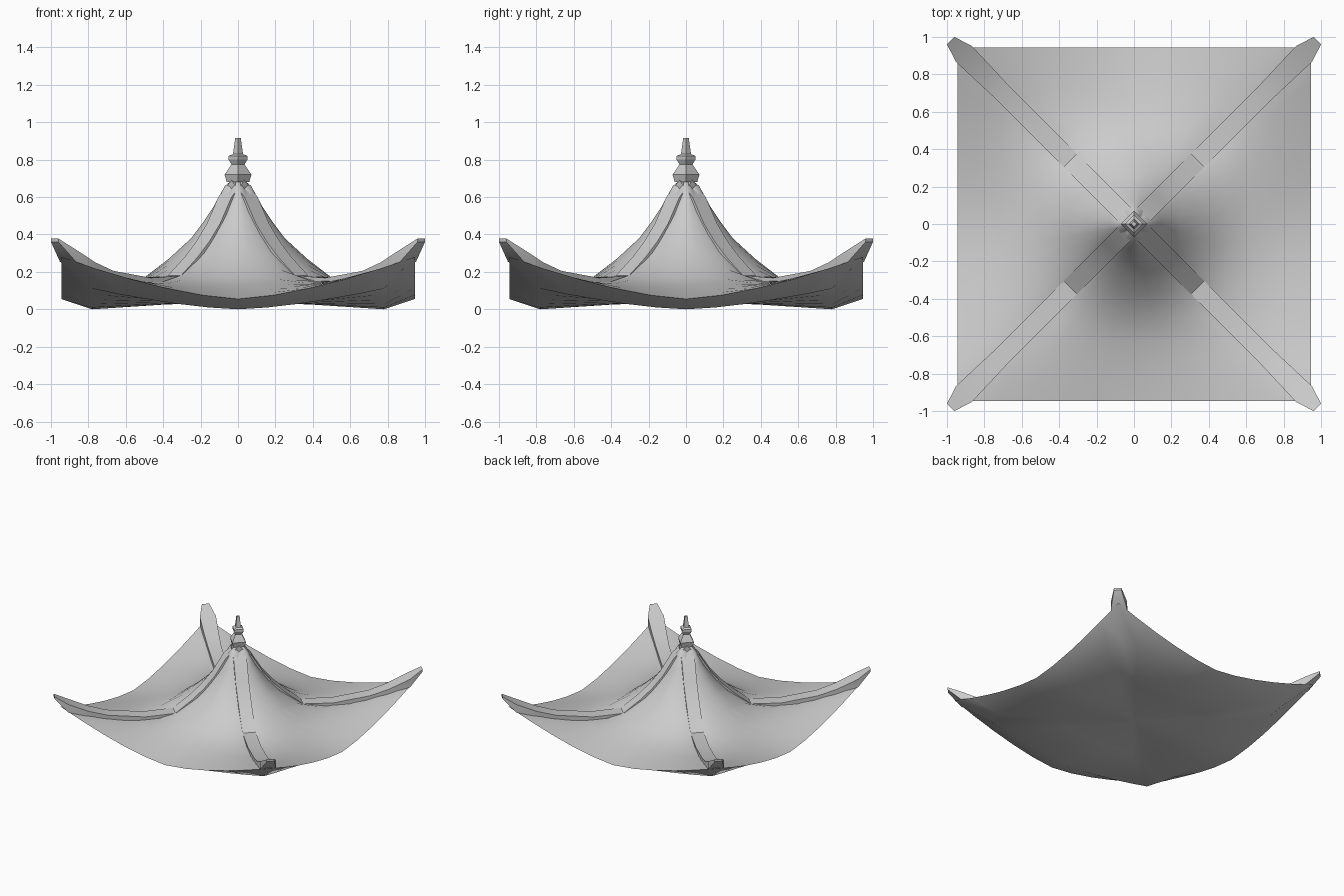
import bpy, bmesh, math
from mathutils import Vector

cube = bpy.data.objects.get("Cube")
if cube:
    bpy.data.objects.remove(cube, do_unlink=True)

grey = bpy.data.materials.new("stone_grey")
grey.use_nodes = True
grey.diffuse_color = (0.6, 0.6, 0.6, 1)
grey.node_tree.nodes["Principled BSDF"].inputs["Base Color"].default_value = (0.6, 0.6, 0.6, 1)


def finish(name, bm, angle):
    bmesh.ops.recalc_face_normals(bm, faces=bm.faces)
    mesh = bpy.data.meshes.new(name)
    bm.to_mesh(mesh)
    bm.free()
    mesh.materials.append(grey)
    obj = bpy.data.objects.new(name, mesh)
    bpy.context.collection.objects.link(obj)
    bpy.ops.object.select_all(action='DESELECT')
    obj.select_set(True)
    bpy.context.view_layer.objects.active = obj
    bpy.ops.object.shade_smooth_by_angle(angle=math.radians(angle))
    return obj


def loft(bm, rings):
    """Join closed rings of points, capping both ends."""
    loops = [[bm.verts.new(p) for p in ring] for ring in rings]
    n = len(loops[0])
    for a, b in zip(loops, loops[1:]):
        for i in range(n):
            j = (i + 1) % n
            bm.faces.new((a[i], a[j], b[j], b[i]))
    bm.faces.new(loops[0])
    bm.faces.new(loops[-1])


# Half width, height at mid side, height at corner
TOP = [(0.02, 0.70, 0.67), (0.07, 0.66, 0.58), (0.13, 0.55, 0.43), (0.19, 0.46, 0.335),
       (0.25, 0.38, 0.255), (0.37, 0.27, 0.15), (0.5, 0.17, 0.14), (0.62, 0.125, 0.155),
       (0.71, 0.10, 0.18), (0.82, 0.075, 0.225), (0.945, 0.055, 0.28)]
UNDER = [(0.78, 0.0, 0.11), (0.4, 0.025, 0.05), (0.02, 0.04, 0.04)]
STEPS = 5


def square_ring(half, mid, corner):
    ring = []
    for side in range(4):
        c, s = [(1, 0), (0, 1), (-1, 0), (0, -1)][side]
        for k in range(-STEPS, STEPS):
            t = k / STEPS
            z = mid + (corner - mid) * abs(t) ** 1.5
            x, y = half, half * t
            ring.append((x * c - y * s, x * s + y * c, z))
    return ring


# Swept roof with bevelled eaves and a shallow underside
bm = bmesh.new()
loft(bm, [square_ring(*row) for row in TOP + UNDER])
finish("roof", bm, 35)

# Four hip ridges with upturned tips: distance along x, bottom, top, half width
RIDGE = [(0.0, 0.62, 0.69, 0.05), (0.07, 0.53, 0.60, 0.05), (0.13, 0.38, 0.46, 0.05),
         (0.19, 0.29, 0.36, 0.05), (0.25, 0.21, 0.28, 0.05), (0.34, 0.13, 0.18, 0.05),
         (0.5, 0.11, 0.168, 0.05), (0.7, 0.15, 0.205, 0.05), (0.8, 0.19, 0.25, 0.055),
         (0.91, 0.255, 0.32, 0.06), (0.98, 0.36, 0.378, 0.028)]
bm = bmesh.new()
for sx, sy in [(1, 1), (-1, 1), (-1, -1), (1, -1)]:
    along = Vector((sx, sy, 0))
    across = Vector((-sy, sx, 0)).normalized()
    rings = []
    for d, low, high, w in RIDGE:
        rings.append([along * d + across * w * side + Vector((0, 0, z))
                      for side, z in [(-1, low), (1, low), (1, high), (-1, high)]])
    loft(bm, rings)
finish("hip_ridges", bm, 35)

# Square finial turned corner to the front
FINIAL = [(0.06, 0.68), (0.072, 0.72), (0.035, 0.775), (0.05, 0.8), (0.05, 0.82),
          (0.027, 0.83), (0.015, 0.915)]
bm = bmesh.new()
loft(bm, [[(r, 0, z), (0, r, z), (-r, 0, z), (0, -r, z)] for r, z in FINIAL])
finish("finial", bm, 20)
